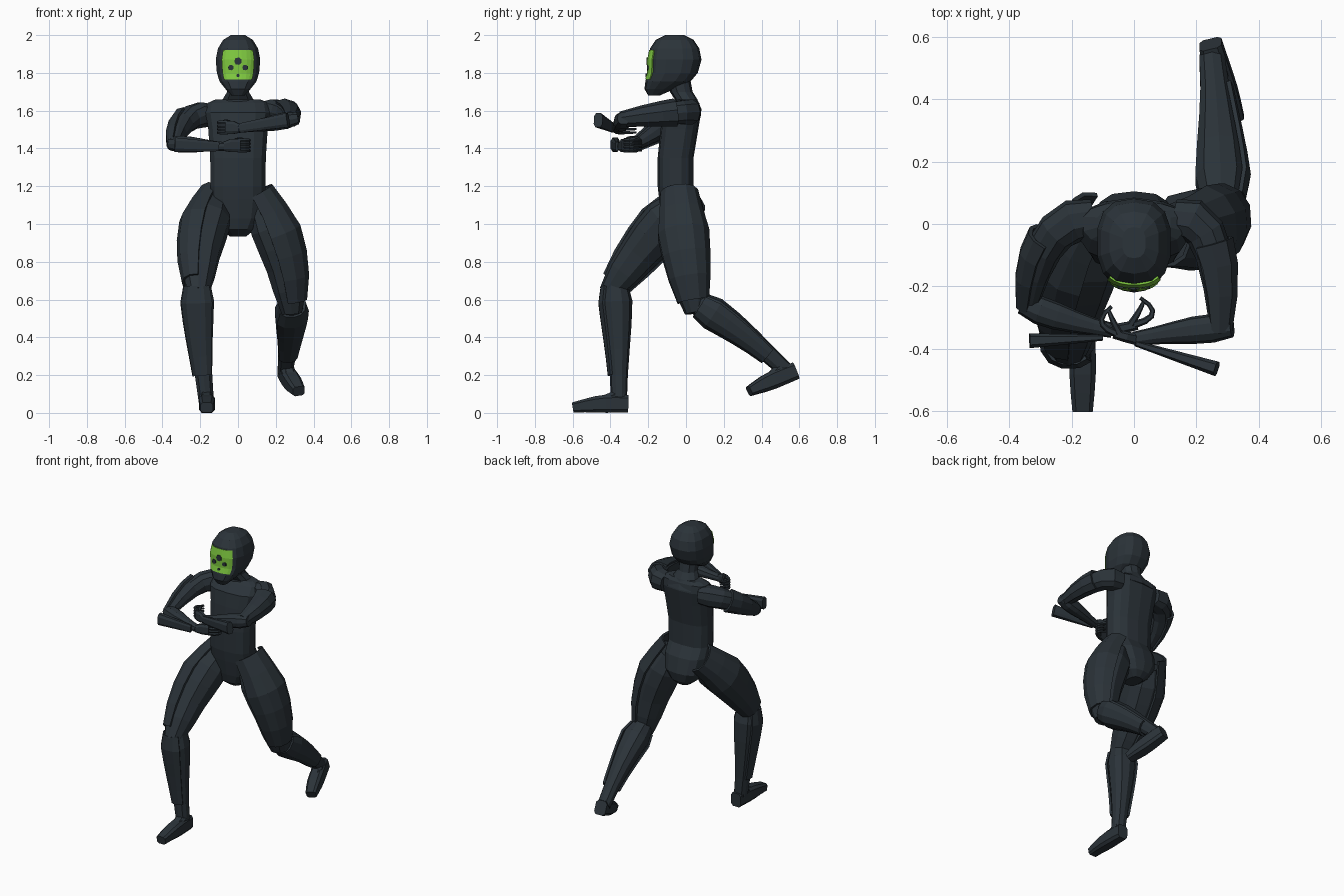
import bpy, bmesh, math
from mathutils import Vector

if "Cube" in bpy.data.objects:
    bpy.data.objects.remove(bpy.data.objects["Cube"])

def material(name, rgb):
    m = bpy.data.materials.new(name)
    m.diffuse_color = (*rgb, 1)
    m.use_nodes = True
    m.node_tree.nodes["Principled BSDF"].inputs["Base Color"].default_value = m.diffuse_color
    return m

SUIT = material("dark slate suit", (0.024, 0.033, 0.041))
GREEN = material("bright green visor", (0.21, 0.58, 0.05))
X, Z = Vector((1, 0, 0)), Vector((0, 0, 1))

def ring(c, i, radii, angles, ref, axis, n):
    """Superellipse cross-section around path point i."""
    t = axis or (c[min(i + 1, len(c) - 1)] - c[max(i - 1, 0)]).normalized()
    u = (ref - t * ref.dot(t)).normalized()
    v = t.cross(u)
    f = lambda s: math.copysign(abs(s) ** (2 / n), s)
    return [c[i] + u * f(math.cos(a)) * radii[i][0] + v * f(math.sin(a)) * radii[i][1] for a in angles]

def loft(name, path, radii, sides=10, ref=X, axis=None, n=2.3, arc=None, mat=SUIT, thick=.014):
    """Closed body along a path, or an open thickened shell over an arc in degrees."""
    bm = bmesh.new()
    if arc:
        angles = [math.radians(arc[0] + (arc[1] - arc[0]) * k / (sides - 1)) for k in range(sides)]
    else:
        angles = [2 * math.pi * (k + .5) / sides for k in range(sides)]
    rows = [[bm.verts.new(p) for p in ring(path, i, radii, angles, ref, axis, n)] for i in range(len(path))]
    for a, b in zip(rows, rows[1:]):
        for k in range(sides - 1 if arc else sides):
            j = (k + 1) % sides
            bm.faces.new((a[k], a[j], b[j], b[k]))
    if not arc:
        bm.faces.new(rows[0])
        bm.faces.new(rows[-1])
    bmesh.ops.recalc_face_normals(bm, faces=bm.faces)
    me = bpy.data.meshes.new(name)
    bm.to_mesh(me)
    bm.free()
    me.materials.append(mat)
    ob = bpy.data.objects.new(name, me)
    bpy.context.collection.objects.link(ob)
    if arc:
        s = ob.modifiers.new("thickness", 'SOLIDIFY')
        s.thickness, s.offset = thick, 0

def sample(values, t):
    """Linear lookup in an evenly spaced profile."""
    t = min(max(t, 0), 1) * (len(values) - 1)
    i = min(int(t), len(values) - 2)
    return values[i] + (values[i + 1] - values[i]) * (t - i)

def limb(name, bend, u, v=None, t0=0, t1=1, grow=1, steps=6, **kw):
    """Loft along the parabola through three points with a radius profile."""
    a, m, b = map(Vector, bend)
    ts = [t0 + (t1 - t0) * k / (steps - 1) for k in range(steps)]
    path = [a * (1 - t) * (1 - 2 * t) + m * 4 * t * (1 - t) + b * t * (2 * t - 1) for t in ts]
    radii = [(sample(u, t) * grow, sample(v or u, t) * grow) for t in ts]
    loft(name, path, radii, **kw)

def stack(name, rows, sides=14, **kw):
    """Horizontal sections: height, depth centre, half width, half depth."""
    loft(name, [Vector((0, r[1], r[0])) for r in rows], [r[2:] for r in rows], sides, axis=Z, **kw)

# Head, visor with dark spots, neck
head = [(1.68, -.17, .035, .03), (1.715, -.14, .068, .08), (1.755, -.095, .1, .12), (1.80, -.07, .114, .132),
        (1.87, -.06, .12, .142), (1.93, -.06, .108, .13), (1.975, -.06, .08, .1), (2, -.06, .038, .05)]
stack("head", head, n=2.6)

def head_at(z):
    lo, hi = next((p, q) for p, q in zip(head, head[1:]) if p[0] <= z <= q[0])
    return Vector(lo).lerp(Vector(hi), (z - lo[0]) / (hi[0] - lo[0]))

visor = [head_at(z) for z in (1.765, 1.80, 1.87, 1.92)]
stack("visor", visor, 8, n=2.6, arc=(231, 309), mat=GREEN, thick=.008)
for i, (x, z, r) in enumerate([(0, 1.862, .02), (-.038, 1.828, .015), (.038, 1.828, .015), (0, 1.787, .009)]):
    h = head_at(z)
    y = h[1] - (h[3] + .003) * (1 - (abs(x) / h[2]) ** 2.6) ** (1 / 2.6)
    loft(f"visor_spot_{i}", [Vector((x, y + d, z)) for d in (-.005, .004)], [(r, r)] * 2, 7)
stack("neck", [(1.6, .01, .14, .075), (1.66, .0, .085, .06), (1.7, -.025, .06, .06), (1.78, -.045, .062, .065)], 10)

# Torso and pelvis
stack("torso", [(.935, -.005, .045, .06), (.97, -.01, .09, .1), (1.03, -.01, .13, .115), (1.13, -.03, .148, .112),
                (1.2, -.055, .148, .095), (1.35, -.055, .15, .095), (1.5, -.035, .16, .1),
                (1.59, -.02, .175, .1), (1.64, 0, .165, .07), (1.66, .005, .12, .05)], n=2.7)

# Radius profiles shared by both sides
THIGH = (.09, .126, .123, .108, .092, .056)
SHIN = (.06, .084, .074, .06, .048, .042)
FOOT_W, FOOT_H = (.038, .044, .044, .034), (.048, .05, .05, .045, .036, .028)
UPPER = (.06, .07, .065, .06, .05, .03)
FORE = (.034, .046, .044, .036, .028, .024)

def leg(side, thigh, shin, foot, thigh_arc, shin_arc):
    limb(side + "_thigh", thigh, THIGH)
    limb(side + "_shin", shin, SHIN)
    limb(side + "_foot", foot, FOOT_W, FOOT_H, sides=8, n=4)
    # instep wedge joining ankle and foot
    heel, mid, toe = map(Vector, foot)
    ankle = Vector(shin[2])
    top = heel.lerp(ankle, .5) + (ankle - Vector(shin[1])).normalized() * -.04
    limb(side + "_instep", [top, top.lerp(mid, .55), mid.lerp(toe, .5)], (.038, .04, .025), (.04, .045, .02),
         steps=4, sides=8, n=3)
    limb(side + "_thigh_plate", thigh, THIGH, t0=-.12, t1=.9, grow=1.07, sides=7, arc=thigh_arc)
    limb(side + "_shin_plate", shin, SHIN, t0=.06, t1=.8, grow=1.1, sides=7, arc=shin_arc)

leg("right", [(-.13, -.02, 1.1), (-.195, -.21, .89), (-.21, -.41, .63)],
    [(-.21, -.375, .71), (-.198, -.36, .4), (-.168, -.355, .06)],
    [(-.165, -.305, .048), (-.165, -.45, .047), (-.165, -.6, .028)], (90, 265), (45, 215))
leg("left", [(.13, -.03, 1.1), (.24, .003, .83), (.285, .05, .53)],
    [(.28, .05, .59), (.27, .29, .43), (.25, .535, .22)],
    [(.245, .578, .222), (.285, .44, .165), (.322, .335, .115)], (-80, 100), (-35, 135))

def arm(side, upper, fore, blade, arc, s):
    limb(side + "_upper_arm", upper, UPPER, ref=Z)
    limb(side + "_upper_arm_plate", upper, UPPER, t0=.5, grow=1.12, steps=4, sides=6, ref=Z, arc=arc)
    limb(side + "_forearm", fore, FORE, ref=Z)
    # flared blade on the outside of the forearm
    a, b = map(Vector, blade)
    limb(side + "_forearm_blade", [a, (a + b) / 2, b], (.04, .026), (.025, .01), steps=3, sides=8, ref=Z, n=3)
    # hand: palm, four curled fingers and a thumb
    w = Vector(fore[2])
    at = lambda x, y, z: w + Vector((s * x, y, z))
    limb(side + "_palm", [at(-.01, 0, 0), at(.03, .007, .005), at(.08, .018, .006)], (.024, .036, .036),
         (.02, .017), steps=3, sides=8, ref=Z, n=3)
    for k in range(4):
        z = .018 * k - .021
        limb(f"{side}_finger_{k}", [at(.07, .018, z), at(.13, .055, z), at(.09, .105, z)], (.012, .006),
             sides=6, ref=Z)
    limb(side + "_thumb", [at(.06, .02, .034), at(.085, .06, .04), at(.1, .09, .035)], (.012, .006),
         steps=4, sides=6, ref=Z)

arm("right", [(-.13, .02, 1.575), (-.27, -.05, 1.55), (-.34, -.265, 1.42)],
    [(-.36, -.255, 1.425), (-.22, -.305, 1.418), (-.07, -.342, 1.41)],
    [(-.335, -.375, 1.42), (-.1, -.365, 1.41)], (0, 160), 1)
arm("left", [(.13, .02, 1.59), (.245, -.06, 1.588), (.275, -.345, 1.555)],
    [(.315, -.33, 1.56), (.16, -.345, 1.53), (0, -.37, 1.505)],
    [(.265, -.465, 1.55), (.01, -.385, 1.508)], (200, 400), -.8)
